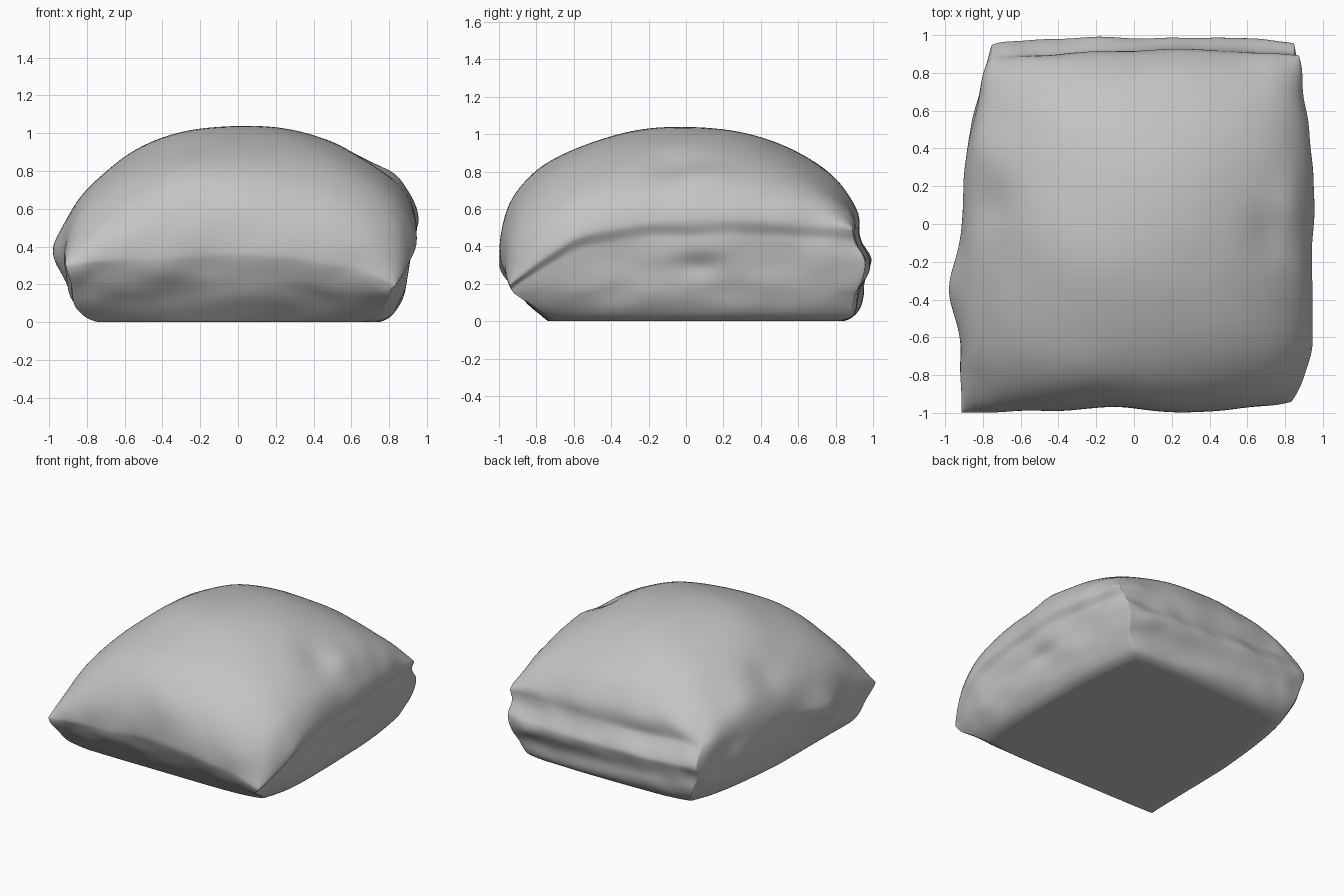
import bpy, bmesh
from math import sin, cos, sqrt, pi, exp
from mathutils import Vector, noise

if "Cube" in bpy.data.objects:
    bpy.data.objects.remove(bpy.data.objects["Cube"])

TOP = 1.05

# Dents and bumps: position, radius, push direction
BLOBS = [
    ((0.36, -0.18, 0.95), 0.07, (0, 0, -0.04)),
    ((0.70, -0.05, 0.82), 0.10, (-0.02, 0, -0.05)),
    ((0.80, 0.08, 0.78), 0.09, (0.03, 0, 0.03)),
    ((0.93, 0.07, 0.30), 0.06, (-0.07, 0, 0)),
    ((-0.75, 0.10, 0.75), 0.09, (0.04, 0, -0.04)),
    ((-0.93, -0.35, 0.38), 0.13, (-0.07, 0, 0)),
    ((-0.78, 0.40, 0.66), 0.12, (-0.02, 0, 0.04)),
    ((-0.10, -1.00, 0.40), 0.20, (0, 0.03, 0)),
]


def rim_height(u, v):
    """Height of the edge where the dome meets the undercut sides."""
    h = 0.46 + 0.04 * v
    if u > 0:
        h += 0.08 * u * u * (1 - v * v)
    front = max(0, -v) ** 3
    return h - front * (0.04 + (0.17 if u > 0 else 0.06) * u * u)


def corner_pull(u, v):
    """Rounding of each corner of the square outline."""
    if v < 0:
        k = 0.13 if u > 0 else 0.01
    else:
        k = 0.06 if u > 0 else 0.09
    return k * abs(u * v) ** 4


def shape(co):
    u, v = sin(co.x * pi / 2), sin(co.y * pi / 2)
    t = (co.z + 1) / 2
    rim = rim_height(u, v)
    half_x = 0.96 - 0.03 * max(0, v) if u > 0 else 0.92 - 0.09 * max(0, v)
    half_y = 0.92 if v > 0 else 1.0
    # Dome above, tucked sides below
    if co.z > 0.999:
        across = cos(co.x * pi / 2) ** (1.08 if u > 0 else 1.15)
        along = cos(co.y * pi / 2) ** (1.0 if v > 0 else 0.88)
        z = rim + (TOP - rim) * across * along
    else:
        z = 0.01 + (rim - 0.01) * t
        tuck = 1 - sqrt(1 - (1 - t) ** 2)
        half_x -= 0.18 * tuck
        if v < 0:
            half_y -= 0.26 * (1 - t) ** 1.5
        else:
            half_y += 0.07 * min(1, (1 - t) * 3) - 0.15 * tuck
        if u > 0:
            half_x -= 0.03 * min(1, (1 - t) * 8)
    pull = corner_pull(u, v)
    p = Vector((u * half_x * (1 - pull), v * half_y * (1 - pull * 0.5), z))

    # Folds along the back
    back = max(0, v) ** 12
    p.y += 0.012 * back * sin(p.z * 24 + p.x * 1.5)

    # Uneven surface, fading out on the flat base
    keep = min(1, max(0, (p.z - 0.015) / 0.15))
    side = max(abs(u), abs(v)) ** 6
    lump = noise.noise_vector(p * 2.2) * 0.018
    lump += noise.noise_vector(p * 6) * (0.005 + 0.014 * side)
    p += lump * keep
    for centre, radius, push in BLOBS:
        d = (p - Vector(centre)).length / radius
        if d < 3:
            p += Vector(push) * exp(-d * d)
    return p


# Boulder body
bm = bmesh.new()
bmesh.ops.create_cube(bm, size=2)
bmesh.ops.subdivide_edges(bm, edges=bm.edges[:], cuts=63, use_grid_fill=True)
for vert in bm.verts:
    vert.co = shape(vert.co.copy())
# Soften the edges
for _ in range(10):
    bmesh.ops.smooth_vert(bm, verts=bm.verts[:], factor=0.5,
                          use_axis_x=True, use_axis_y=True, use_axis_z=True)

# Rest it on the ground
low = min(vert.co.z for vert in bm.verts)
bmesh.ops.translate(bm, verts=bm.verts[:], vec=(0, 0, -low))
bmesh.ops.recalc_face_normals(bm, faces=bm.faces[:])
for face in bm.faces:
    face.smooth = True

mesh = bpy.data.meshes.new("boulder")
bm.to_mesh(mesh)
bm.free()
boulder = bpy.data.objects.new("boulder", mesh)
bpy.context.collection.objects.link(boulder)

# Stone colour
GREY = (0.55, 0.55, 0.55, 1)
stone = bpy.data.materials.new("stone_grey")
stone.use_nodes = True
stone.diffuse_color = GREY
stone.node_tree.nodes["Principled BSDF"].inputs["Base Color"].default_value = GREY
mesh.materials.append(stone)
